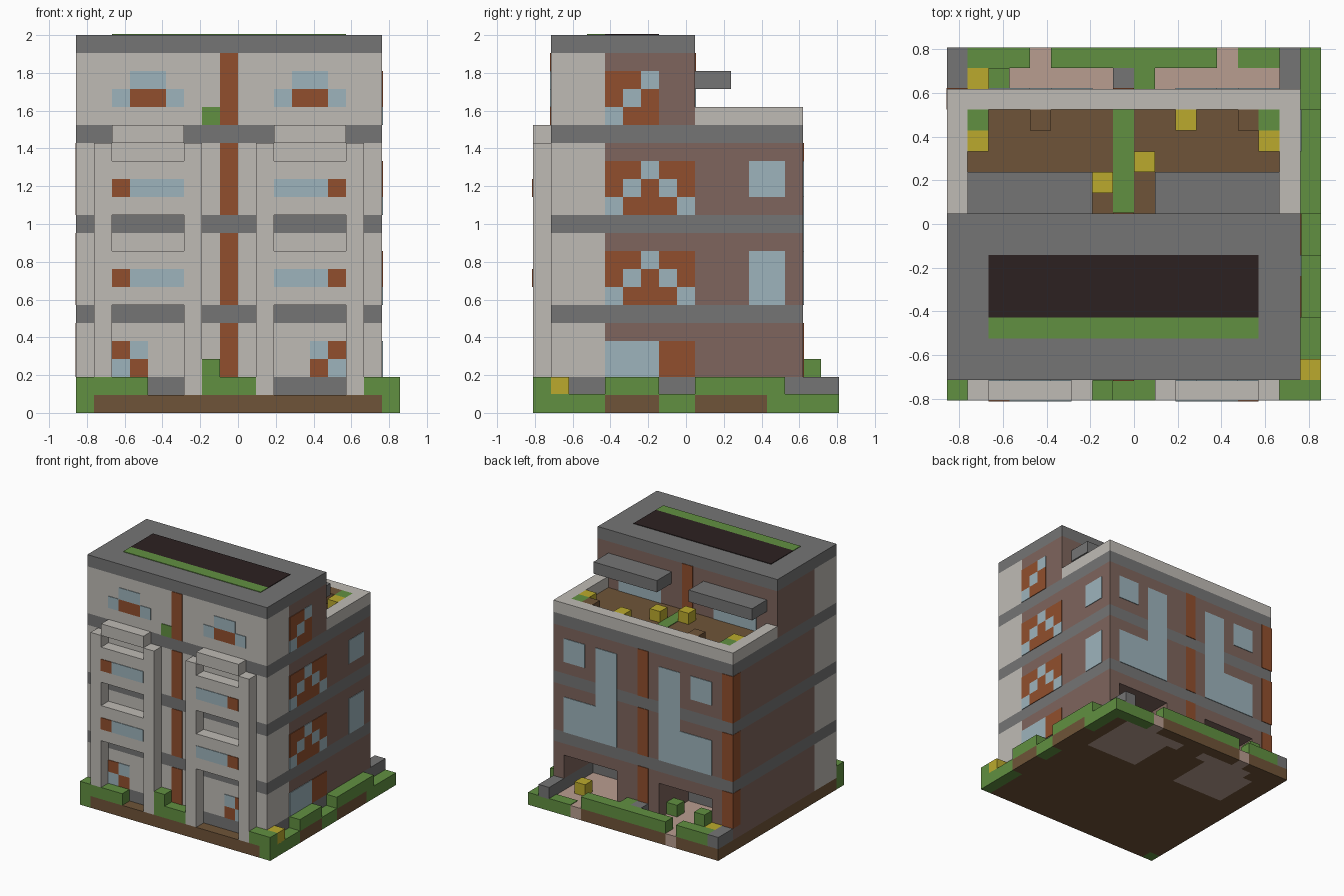
import bpy
import bmesh

if "Cube" in bpy.data.objects:
    bpy.data.objects.remove(bpy.data.objects["Cube"], do_unlink=True)

UNIT = 2 / 21          # edge of one block
THIN = 0.05            # plate thickness in blocks
WIDTH, DEPTH = 18, 17  # plot size in blocks

PALETTE = {
    "L": ("light_concrete", "BFBBB5"), "S": ("grey_stone", "757575"),
    "E": ("brown_earth", "6F5438"), "G": ("leaf_green", "619041"),
    "R": ("rust", "914F2D"), "B": ("pale_blue_glass", "9DB4BC"),
    "K": ("brick", "7E655D"), "D": ("dark_panel", "2C2121"),
    "Y": ("yellow_flower", "BBAA2D"), "P": ("pink_paving", "B99D90"),
}


def make_material(name, code):
    srgb = [c / 255 for c in bytes.fromhex(code)]
    linear = [((c + 0.055) / 1.055) ** 2.4 for c in srgb] + [1]
    mat = bpy.data.materials.new(name)
    mat.use_nodes = True
    mat.diffuse_color = linear
    mat.node_tree.nodes["Principled BSDF"].inputs["Base Color"].default_value = linear
    return mat


MATERIALS = {key: make_material(*entry) for key, entry in PALETTE.items()}


def build(name, boxes):
    """One object made of boxes: (colour key, x range, y range, z range) in blocks."""
    bm = bmesh.new()
    keys = sorted({box[0] for box in boxes})
    for key, xs, ys, zs in boxes:
        cube = bmesh.ops.create_cube(bm, size=1)
        for v in cube["verts"]:
            v.co.x = (xs[v.co.x > 0] - WIDTH / 2) * UNIT
            v.co.y = (ys[v.co.y > 0] - DEPTH / 2) * UNIT
            v.co.z = zs[v.co.z > 0] * UNIT
        for face in {f for v in cube["verts"] for f in v.link_faces}:
            face.material_index = keys.index(key)
    mesh = bpy.data.meshes.new(name)
    bm.to_mesh(mesh)
    bm.free()
    for key in keys:
        mesh.materials.append(MATERIALS[key])
    obj = bpy.data.objects.new(name, mesh)
    bpy.context.collection.objects.link(obj)
    return obj


def tiles(name, axis, rows, start, top, plane, depth):
    """Lay rows of colour letters (top row first) on a wall or floor."""
    boxes = []
    span = tuple(sorted((plane, plane + depth)))
    for r, row in enumerate(rows):
        across = (top - r - 1, top - r)
        col = 0
        while col < len(row):
            end = col
            while end < len(row) and row[end] == row[col]:
                end += 1
            along = (start + col, start + end)
            if row[col] != ".":
                order = {"x": (span, along, across), "y": (along, span, across),
                         "z": (along, across, span)}[axis]
                boxes.append((row[col], *order))
            col = end
    return build(name, boxes)


def mirrored(boxes):
    """Repeat boxes on the other side of the building's middle."""
    return boxes + [(k, (17 - x[1], 17 - x[0]), y, z) for k, x, y, z in boxes]


FULL, FRONT = (0, 17), (1, 4)
STORIES = ((2, 5), (6, 10), (11, 15), (16, 20))

# Ground slab
earth = "E" * WIDTH
edge_green = "E" * DEPTH + "G"
ground = ["EEEEPEEEEEEEEPGGGG", "EEEPPPPPEEPPPPPPEG"]
ground += ["EEPPPPPEEEEPPPPPEG"] * 2 + ["EEPPPPPEEEEPPPPPEE"] * 2
ground += [earth] * 2 + [edge_green] * 2 + [earth] * 3 + [edge_green] * 3
ground += ["G" + "E" * 16 + "G"]
tiles("ground_slab", "z", ground, 0, DEPTH, 0, 1)
lawn = "." * DEPTH + "G"
tiles("lawn_strips", "z", ["." * 14 + "GG.G"] + [lawn] * 16, 0, DEPTH, 1, THIN)

# Hedges, flower boxes and corner stones
garden = ["SGGG.GGGGGGGG...S.", "SYG.....SG......S.", "..............Y.S.",
          "......G.........SG"]
garden += ["." * 16 + "SG"] * 2 + [lawn] * 2 + [""] * 2 + [lawn] * 3 + [""] * 2
garden += ["." * DEPTH + "Y", "GGGG...GGG.....LGG"]
tiles("garden_hedges", "z", garden, 0, DEPTH, 1, 1)
build("garden_bushes", [("G", (7, 8), (0, 1), (2, 3)),
                        ("G", (2, 3), (15, 16), (2, 3))])

# Ground floor with two open bays at the back
build("plinth", [("S", (1, 17), (1, 11), (1, 2)),
                 ("L", (0, 1), FRONT, (1, 2)),
                 ("K", (0, 1), (4, 11), (1, 2))])
piers = [((0, 2), 1), ((7, 11), 1), ((16, 17), 2)]
build("ground_floor", [("L", FULL, FRONT, STORIES[0]),
                       ("K", FULL, (4, 11), STORIES[0]),
                       ("K", FULL, (11, 15), (4, 5))]
      + [("K", xs, (11, 15), (low, 4)) for xs, low in piers])
build("bay_back_walls", [("S", xs, (11, 11 + THIN), (1, 4))
                         for xs in ((2, 7), (11, 16))])

# Upper floors, stone bands and roof
for label, zs, back in zip(("second", "third", "top"), STORIES[1:], (15, 15, 9)):
    build(label + "_floor", [("L", FULL, FRONT, zs), ("K", FULL, (4, back), zs)])
build("stone_bands", [("S", FULL, (1, 15), (z, z + 1)) for z in (5, 10, 15)])
build("roof_slab", [("S", FULL, (1, 9), (20, 21))])
tiles("roof_panel", "z", ["D" * 13] * 3 + ["G" * 13], 2, 7, 21, THIN)

# Rust stripes front and back, and the rust corner
stripes = []
for zs, back in zip(STORIES, (15, 15, 15, 9)):
    stripes.append(("R", (8, 9), (1 - THIN, 1), zs))
    stripes.append(("R", (8, 9), (back, back + THIN), zs))
build("rust_stripes", stripes)
build("rust_corner", [("R", (-THIN / 2, 1), (14, 15 + THIN), zs)
                      for zs in STORIES[:3]])

# Front frames with recessed balconies
frame = [("L", (1, 2), (0, 1), (2, 15)), ("L", (6, 7), (0, 1), (1, 15))]
frame += [("L", (2, 6), (0, 1), zs) for zs in ((6, 9), (11, 14), (15, 16))]
build("front_frames", mirrored(frame))

# Windows
tiles("front_top_windows", "y", ["...BB.......BB...", "..BRRB.....BRRB..", ".......G"],
      0, 19, 1, -THIN)
tiles("front_door_windows", "y", ["..RB.........BR..", "..BR.........RB.."],
      0, 4, 1, -THIN)
for label, top in (("upper", 13), ("lower", 8)):
    tiles(label + "_frame_windows", "y", ["..RBBB.....BBBR.."], 0, top, 0, -THIN)
side = ["RRB", "RBR", "BRR", "", "",
        "RRBRR...BB", "RBRBR...BB", "BRRRB", "", "",
        "RRBRR...BB", "RBRBR...BB", "BRRRB...BB", "", "",
        "BBBRR", "BBBRR"]
tiles("side_windows", "x", side, 4, 19, 17, THIN)
back_rows = ["BB.BB....BB.BB"] * 2 + ["...BB....BB..."] * 3 + ["BBBBB....BBBBB"] * 3
tiles("back_windows", "y", back_rows, 2, 14, 15, THIN)
tiles("terrace_windows", "y", ["BBBB.....BBBB"] * 2, 2, 18, 9, THIN)

# Roof terrace
build("terrace_floor", [("E", (1, 16), (9, 14), (16, 16 + THIN))])
build("terrace_path", [("G", (8, 9), (9, 14), (16, 16 + THIN * 2))])
build("terrace_parapet", [("L", xs, (9, 14), (16, 17)) for xs in ((0, 1), (16, 17))]
      + [("L", FULL, (14, 15), (16, 17))])
planters = ["G..E......Y..EG", "Y.............Y", "........Y......", "......Y........"]
tiles("terrace_planters", "z", planters, 1, 14, 16, 1)
build("terrace_awnings", mirrored([("S", (1, 7), (9, 11), (18, 19))]))
